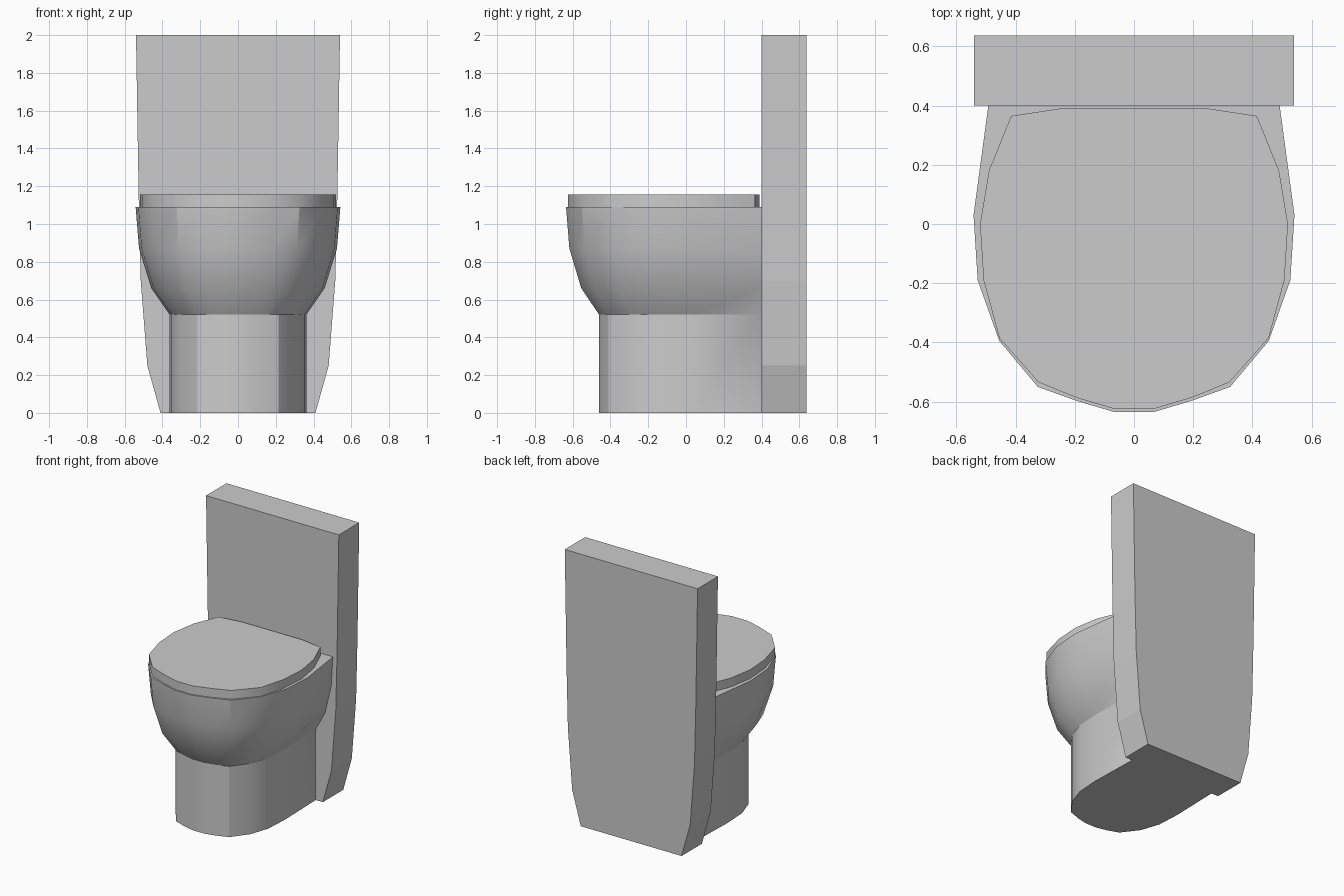
import bpy, bmesh, math

if "Cube" in bpy.data.objects:
    bpy.data.objects.remove(bpy.data.objects["Cube"])


def mirrored(half):
    """Closed outline from a right-hand half listed front to back."""
    return half + [(-x, y) for x, y in reversed(half)]


def loft(name, rings, smooth=False):
    """Skin a stack of equal-length rings and cap both ends."""
    bm = bmesh.new()
    loops = [[bm.verts.new(p) for p in ring] for ring in rings]
    n = len(loops[0])
    for a, b in zip(loops, loops[1:]):
        for i in range(n):
            j = (i + 1) % n
            bm.faces.new((a[i], a[j], b[j], b[i]))
    bm.faces.new(loops[0])
    bm.faces.new(loops[-1])
    bmesh.ops.recalc_face_normals(bm, faces=bm.faces)
    mesh = bpy.data.meshes.new(name)
    bm.to_mesh(mesh)
    bm.free()
    obj = bpy.data.objects.new(name, mesh)
    bpy.context.collection.objects.link(obj)
    if smooth:
        bpy.ops.object.select_all(action='DESELECT')
        obj.select_set(True)
        bpy.context.view_layer.objects.active = obj
        bpy.ops.object.shade_smooth_by_angle(angle=math.radians(30))
    return obj


# Bowl and pedestal: foot outline blends into the wider rim outline
foot = [(0.045, -0.46), (0.13, -0.44), (0.215, -0.41), (0.305, -0.29),
        (0.352, -0.15), (0.362, 0.03), (0.352, 0.40), (0.32, 0.475)]
rim = [(0.067, -0.635), (0.195, -0.597), (0.325, -0.55), (0.455, -0.395),
       (0.528, -0.19), (0.542, 0.03), (0.492, 0.40), (0.482, 0.475)]
levels = [(0.0, 0.0), (0.52, 0.0), (0.66, 0.54), (0.87, 0.9), (1.09, 1.0)]
rings = []
for z, t in levels:
    half = [(a + (c - a) * t, b + (d - b) * t)
            for (a, b), (c, d) in zip(foot, rim)]
    rings.append([(x, y, z) for x, y in mirrored(half)])
loft("bowl", rings, smooth=True)

# Lid
lid = [(0.065, -0.625), (0.19, -0.588), (0.322, -0.535), (0.455, -0.385),
       (0.508, -0.19), (0.52, 0.0), (0.49, 0.18), (0.415, 0.365), (0.25, 0.39)]
loft("lid", [[(x, y, z) for x, y in mirrored(lid)] for z in (1.09, 1.155)],
     smooth=True)

# Tall back panel, tapering towards the floor
panel = [(0.41, 0.0), (0.48, 0.25), (0.515, 0.70), (0.526, 1.15), (0.54, 2.0)]
loft("back_panel", [[(x, y, z) for x, z in mirrored(panel)]
                    for y in (0.40, 0.637)])
